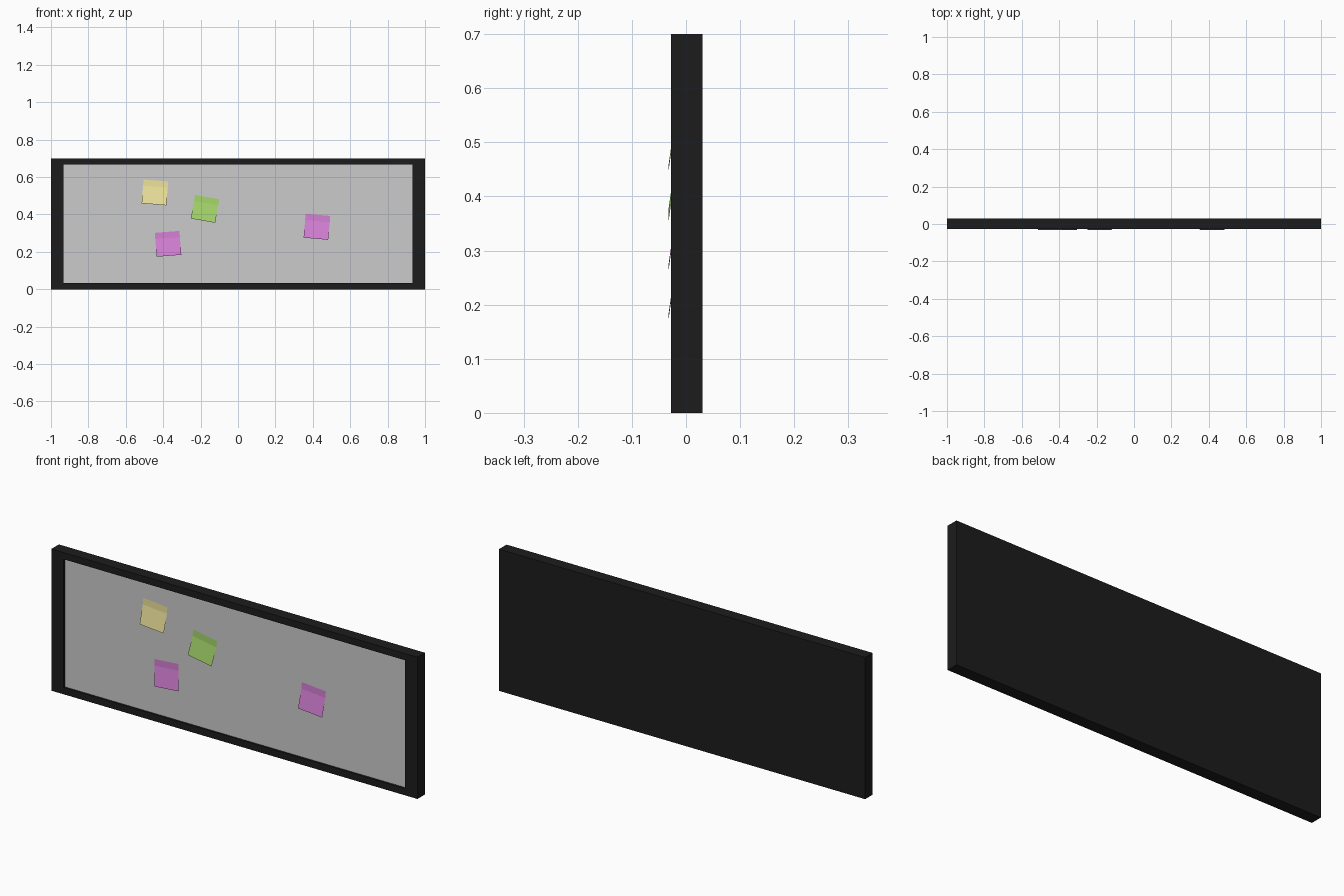
import bpy, bmesh
from math import radians, cos, sin

if "Cube" in bpy.data.objects:
    bpy.data.objects.remove(bpy.data.objects["Cube"])

FRONT, BACK, PANEL = -0.028, 0.0305, -0.018
HEIGHT = 0.7


def material(name, rgb):
    m = bpy.data.materials.new(name)
    m.diffuse_color = (*rgb, 1)
    m.use_nodes = True
    m.node_tree.nodes["Principled BSDF"].inputs["Base Color"].default_value = m.diffuse_color
    return m


def make(name, bm, mat=None):
    mesh = bpy.data.meshes.new(name)
    bm.to_mesh(mesh)
    bm.free()
    ob = bpy.data.objects.new(name, mesh)
    bpy.context.collection.objects.link(ob)
    if mat:
        mesh.materials.append(mat)
    return ob


def rect(bm, hx, z0, z1, y):
    return [bm.verts.new((x, y, z)) for x, z in
            ((-hx, z0), (hx, z0), (hx, z1), (-hx, z1))]


def bridge(bm, a, b):
    for i in range(4):
        j = (i + 1) % 4
        bm.faces.new((a[i], a[j], b[j], b[i]))


# Frame: closed back, outer sides, front rim and recess walls
bm = bmesh.new()
loops = [rect(bm, 1, 0, HEIGHT, BACK), rect(bm, 1, 0, HEIGHT, FRONT),
         rect(bm, 0.933, 0.033, 0.667, FRONT), rect(bm, 0.933, 0.033, 0.667, PANEL)]
for a, b in zip(loops, loops[1:]):
    bridge(bm, a, b)
bm.faces.new(loops[0][::-1])
make("board_frame", bm, material("black", (0.012, 0.012, 0.012)))

# Writing surface
bm = bmesh.new()
bm.faces.new(rect(bm, 0.933, 0.033, 0.667, PANEL))
make("board_surface", bm)


# Sticky notes: flat glued strip on top, lower flap lifted off the board
def note(name, cx, cz, angle, mat):
    bm = bmesh.new()
    c, s = cos(radians(angle)), sin(radians(angle))
    rows = []
    for v, y in ((-0.064, -0.032), (0.031, PANEL - 0.0007), (0.064, PANEL - 0.0007)):
        rows.append([bm.verts.new((cx + u * c - v * s, y, cz + u * s + v * c))
                     for u in (-0.066, 0.066)])
    for a, b in zip(rows, rows[1:]):
        bm.faces.new((a[0], a[1], b[1], b[0]))
    make(name, bm, mat)


yellow = material("yellow", (0.85, 0.77, 0.33))
green = material("green", (0.38, 0.68, 0.15))
pink = material("pink", (0.67, 0.22, 0.67))
note("yellow_note", -0.444, 0.518, -4.8, yellow)
note("green_note", -0.176, 0.430, -10, green)
note("pink_note_left", -0.374, 0.243, 4.5, pink)
note("pink_note_right", 0.422, 0.334, -5, pink)
